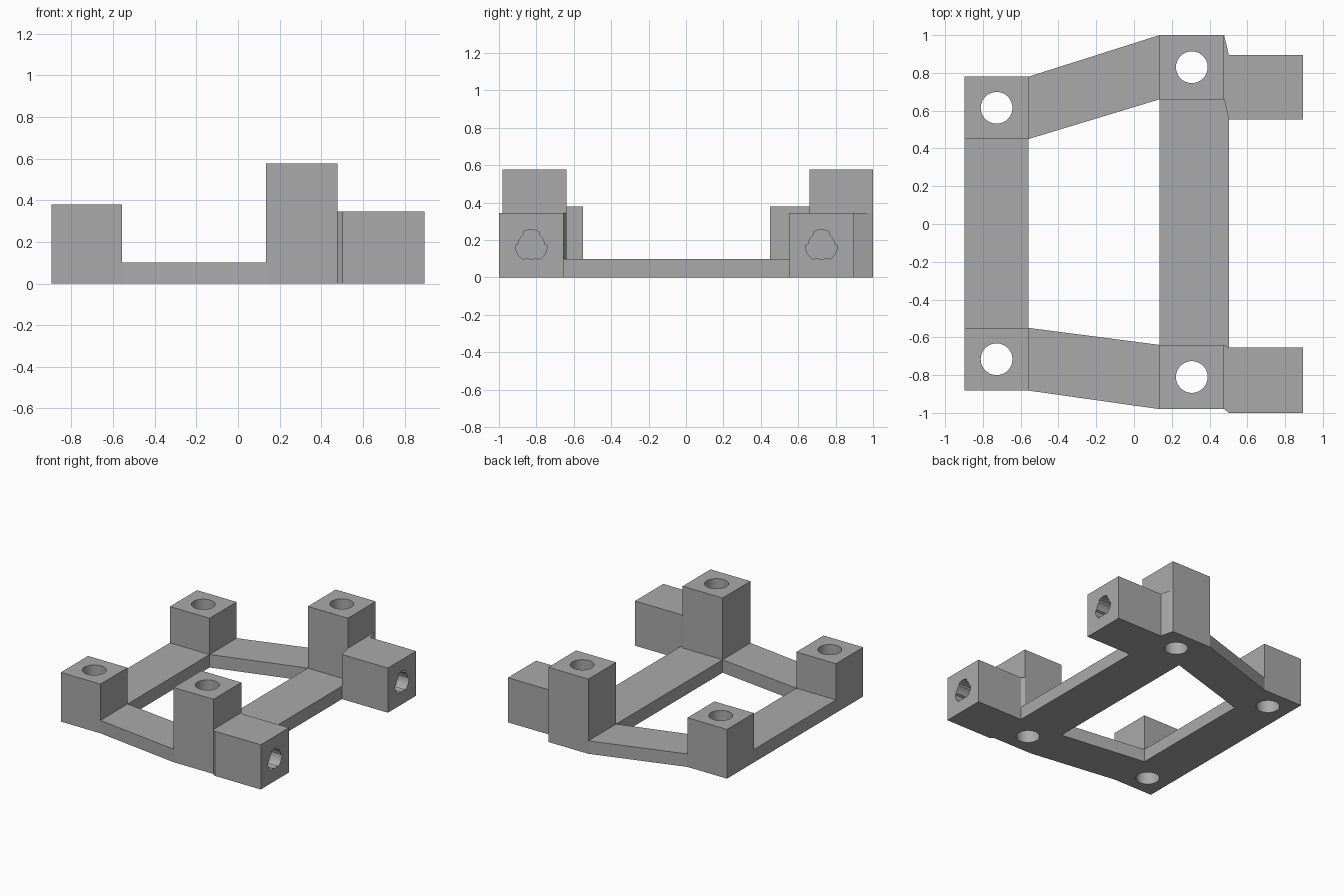
import bpy
import bmesh
from math import cos, sin, radians, pi
from mathutils import Vector

if "Cube" in bpy.data.objects:
    bpy.data.objects.remove(bpy.data.objects["Cube"], do_unlink=True)

grey = bpy.data.materials.new("plain grey")
grey.use_nodes = True
grey.diffuse_color = (0.4, 0.4, 0.4, 1)
grey.node_tree.nodes["Principled BSDF"].inputs["Base Color"].default_value = (0.4, 0.4, 0.4, 1)


def prism(name, loop, offset):
    """Solid made by sweeping a closed 3D loop along an offset."""
    bm = bmesh.new()
    face = bm.faces.new([bm.verts.new(p) for p in loop])
    swept = bmesh.ops.extrude_face_region(bm, geom=[face], use_keep_orig=True)
    moved = [g for g in swept["geom"] if isinstance(g, bmesh.types.BMVert)]
    bmesh.ops.translate(bm, verts=moved, vec=Vector(offset))
    bmesh.ops.recalc_face_normals(bm, faces=bm.faces[:])
    mesh = bpy.data.meshes.new(name)
    bm.to_mesh(mesh)
    bm.free()
    mesh.materials.append(grey)
    obj = bpy.data.objects.new(name, mesh)
    bpy.context.collection.objects.link(obj)
    return obj


def slab(name, outline, height):
    return prism(name, [(x, y, 0) for x, y in outline], (0, 0, height))


def cut(obj, cutter):
    """Subtract the cutter, bake the result and drop the cutter."""
    mod = obj.modifiers.new("hole", 'BOOLEAN')
    mod.operation = 'DIFFERENCE'
    mod.solver = 'EXACT'
    mod.object = cutter
    graph = bpy.context.evaluated_depsgraph_get()
    mesh = bpy.data.meshes.new_from_object(obj.evaluated_get(graph))
    obj.modifiers.clear()
    obj.data = mesh
    bpy.data.objects.remove(cutter, do_unlink=True)
    bpy.ops.object.select_all(action='DESELECT')
    obj.select_set(True)
    bpy.context.view_layer.objects.active = obj
    bpy.ops.object.shade_smooth_by_angle(angle=radians(25))


def post(name, x0, x1, y0, y1, height):
    """Square post with a round hole right through it."""
    obj = slab(name, [(x0, y0), (x1, y0), (x1, y1), (x0, y1)], height)
    cx, cy, r = (x0 + x1) / 2, (y0 + y1) / 2, 0.084
    ring = [(cx + r * cos(a * pi / 24), cy + r * sin(a * pi / 24), -0.1) for a in range(48)]
    cut(obj, prism("post_cutter", ring, (0, 0, 1)))


def socket_block(name, post_y, block_y):
    """Side block flaring out of a tall post, with a three-ribbed socket."""
    a, b = post_y
    c, d = block_y
    obj = slab(name, [(TALL[1], a), (BAR_X, c), (0.895, c),
                      (0.895, d), (BAR_X, d), (TALL[1], b)], 0.345)
    cy, loop = (c + d) / 2, []
    for deg in range(0, 360, 6):
        rib = abs((deg - 30 + 60) % 120 - 60) < 25
        r = 0.071 if rib else 0.085
        loop.append((BAR_X, cy + r * cos(radians(deg)), 0.17 + r * sin(radians(deg))))
    cut(obj, prism("socket_cutter", loop, (0.5, 0, 0)))


SHORT = (-0.897, -0.558)     # x range of the short posts
TALL = (0.135, 0.477)        # x range of the tall posts
BAR_X = 0.502                # outer edge of the wide cross bar
BASE = 0.10
short_back, short_front = (0.45, 0.78), (-0.882, -0.55)
tall_back, tall_front = (0.66, 1.0), (-0.98, -0.64)
block_back, block_front = (0.552, 0.896), (-1.0, -0.655)

# Posts
post("short_post_back", *SHORT, *short_back, 0.38)
post("short_post_front", *SHORT, *short_front, 0.38)
post("tall_post_back", *TALL, *tall_back, 0.577)
post("tall_post_front", *TALL, *tall_front, 0.577)

# Socket blocks
socket_block("socket_block_back", tall_back, block_back)
socket_block("socket_block_front", tall_front, block_front)

# Slanted rails joining short and tall posts
for name, s, t in (("rail_back", short_back, tall_back),
                   ("rail_front", short_front, tall_front)):
    slab(name, [(SHORT[1], s[0]), (TALL[0], t[0]), (TALL[0], t[1]), (SHORT[1], s[1])], BASE)

# Cross bars
slab("narrow_cross_bar", [(x, y) for x, y in (
    (SHORT[0], short_front[1]), (SHORT[1], short_front[1]),
    (SHORT[1], short_back[0]), (SHORT[0], short_back[0]))], BASE)
slab("wide_cross_bar", [
    (TALL[0], tall_front[1]), (TALL[1], tall_front[1]), (BAR_X, block_front[1]),
    (BAR_X, block_back[0]), (TALL[1], tall_back[0]), (TALL[0], tall_back[0])], BASE)
